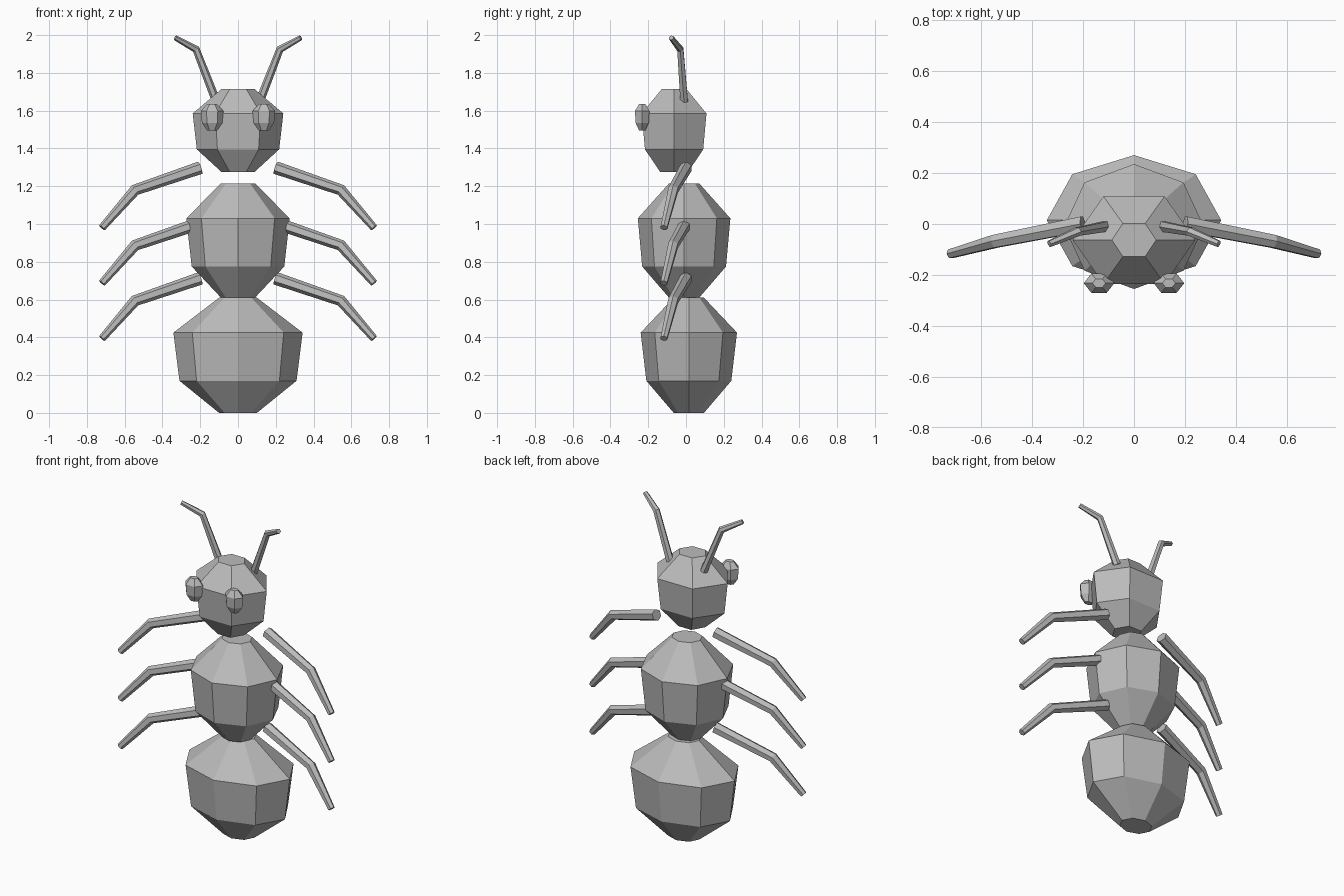
import bpy, bmesh, math
from mathutils import Vector

cube = bpy.data.objects.get("Cube")
if cube:
    bpy.data.objects.remove(cube, do_unlink=True)

GREY = (0.5, 0.5, 0.5, 1)
grey = bpy.data.materials.new("plain grey")
grey.use_nodes = True
grey.diffuse_color = GREY
grey.node_tree.nodes["Principled BSDF"].inputs["Base Color"].default_value = GREY


def ring(centre, u, v, sides):
    """Points of an ellipse spanned by the half axes u and v."""
    angles = [math.tau * i / sides for i in range(sides)]
    return [centre + u * math.cos(a) + v * math.sin(a) for a in angles]


def loft(name, rings):
    """Flat-shaded capped skin through a list of rings."""
    bm = bmesh.new()
    loops = [[bm.verts.new(p) for p in r] for r in rings]
    n = len(loops[0])
    for low, high in zip(loops, loops[1:]):
        for i in range(n):
            j = (i + 1) % n
            bm.faces.new((low[i], low[j], high[j], high[i]))
    bm.faces.new(loops[0][::-1])
    bm.faces.new(loops[-1])
    bmesh.ops.recalc_face_normals(bm, faces=bm.faces)
    mesh = bpy.data.meshes.new(name)
    bm.to_mesh(mesh)
    bm.free()
    mesh.materials.append(grey)
    obj = bpy.data.objects.new(name, mesh)
    bpy.context.collection.objects.link(obj)
    return obj


def segment(name, sides, x, y, profile):
    """Faceted body part; profile rows are height, x radius, y radius."""
    return loft(name, [ring(Vector((x, y, z)), Vector((rx, 0, 0)),
                            Vector((0, ry, 0)), sides)
                       for z, rx, ry in profile])


def limb(name, points, radii, side):
    """Tapered, mitred six-sided limb along a bent path."""
    pts = [Vector((x * side, y, z)) for x, y, z in points]
    dirs = [(b - a).normalized() for a, b in zip(pts, pts[1:])]
    rings = []
    for i, (p, r) in enumerate(zip(pts, radii)):
        before, after = dirs[max(i - 1, 0)], dirs[min(i, len(dirs) - 1)]
        tangent = (before + after).normalized()
        across = tangent.cross(Vector((0, 1, 0))).normalized()
        depth = tangent.cross(across)
        rings.append(ring(p, across * r / tangent.dot(after), depth * r, 6))
    return loft(name, rings)


# Body
segment("abdomen", 8, 0, 0.015,
        [(0, 0.1, 0.08), (0.17, 0.31, 0.225), (0.425, 0.342, 0.255), (0.61, 0.1, 0.08)])
segment("thorax", 8, 0, -0.01,
        [(0.61, 0.09, 0.08), (0.775, 0.245, 0.222), (1.03, 0.274, 0.245), (1.215, 0.09, 0.08)])
segment("head", 6, 0, -0.063,
        [(1.275, 0.087, 0.085), (1.395, 0.218, 0.178), (1.585, 0.24, 0.198), (1.715, 0.087, 0.075)])

# Paired parts
for label, side in (("left", 1), ("right", -1)):
    segment(label + "_eye", 6, 0.137 * side, -0.232,
            [(1.495, 0.026, 0.019), (1.535, 0.054, 0.04),
             (1.598, 0.06, 0.044), (1.635, 0.026, 0.019)])
    limb(label + "_antenna",
         [(0.115, -0.01, 1.65), (0.222, -0.03, 1.925), (0.332, -0.078, 1.986)],
         (0.023, 0.019, 0.014), side)
    for k, pair in enumerate(("front", "middle", "rear")):
        drop = 0.293 * k
        limb(f"{label}_{pair}_leg",
             [(0.2, 0, 1.298 - drop), (0.545, -0.068, 1.18 - drop), (0.72, -0.117, 0.98 - drop)],
             (0.034, 0.029, 0.02), side)
